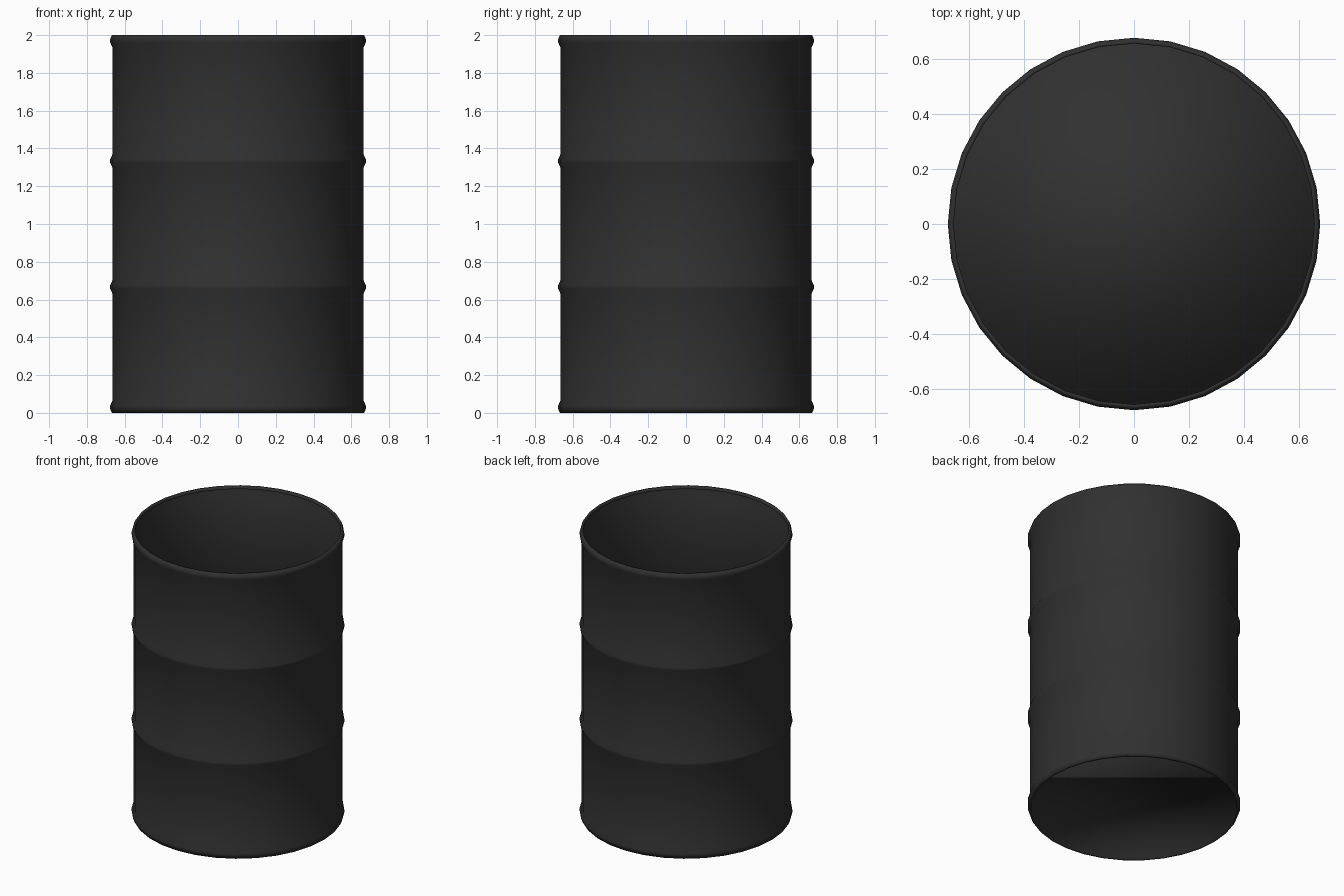
import bpy
import bmesh
import math

cube = bpy.data.objects.get("Cube")
if cube:
    bpy.data.objects.remove(cube, do_unlink=True)

SIDES = 32
WALL, BULGE, LIP, HEIGHT = 0.665, 0.677, 0.656, 2.0

# Matt black paint
paint = bpy.data.materials.new("matt_black")
paint.use_nodes = True
black = (0.03, 0.03, 0.03, 1)
paint.diffuse_color = black
shader = paint.node_tree.nodes["Principled BSDF"]
shader.inputs["Base Color"].default_value = black
shader.inputs["Roughness"].default_value = 0.7


def rib(z):
    """Profile points of one rolled rib around the wall."""
    return [(WALL, z - 0.035), (BULGE, z - 0.008), (BULGE, z + 0.008), (WALL, z + 0.035)]


# Wall profile from the recessed floor edge to the inside of the open rim
profile = [(LIP, 0.02), (LIP, 0), (WALL + 0.003, 0), (BULGE, 0.022), (BULGE, 0.038), (WALL, 0.065)]
profile += rib(HEIGHT / 3) + rib(HEIGHT * 2 / 3)
profile += [(r, HEIGHT - z) for r, z in reversed(profile[:6])]

# Spin the profile into rings and skin them
bm = bmesh.new()
rings = []
for r, z in profile:
    angles = [2 * math.pi * i / SIDES for i in range(SIDES)]
    rings.append([bm.verts.new((r * math.cos(a), r * math.sin(a), z)) for a in angles])
for low, high in zip(rings, rings[1:]):
    for i in range(SIDES):
        j = (i + 1) % SIDES
        bm.faces.new((low[i], low[j], high[j], high[i]))

# Recessed floor, facing down
bm.faces.new(list(reversed(rings[0])))
for face in bm.faces:
    face.smooth = True

mesh = bpy.data.meshes.new("drum_shell")
bm.to_mesh(mesh)
bm.free()
mesh.materials.append(paint)
drum = bpy.data.objects.new("drum_shell", mesh)
bpy.context.collection.objects.link(drum)
